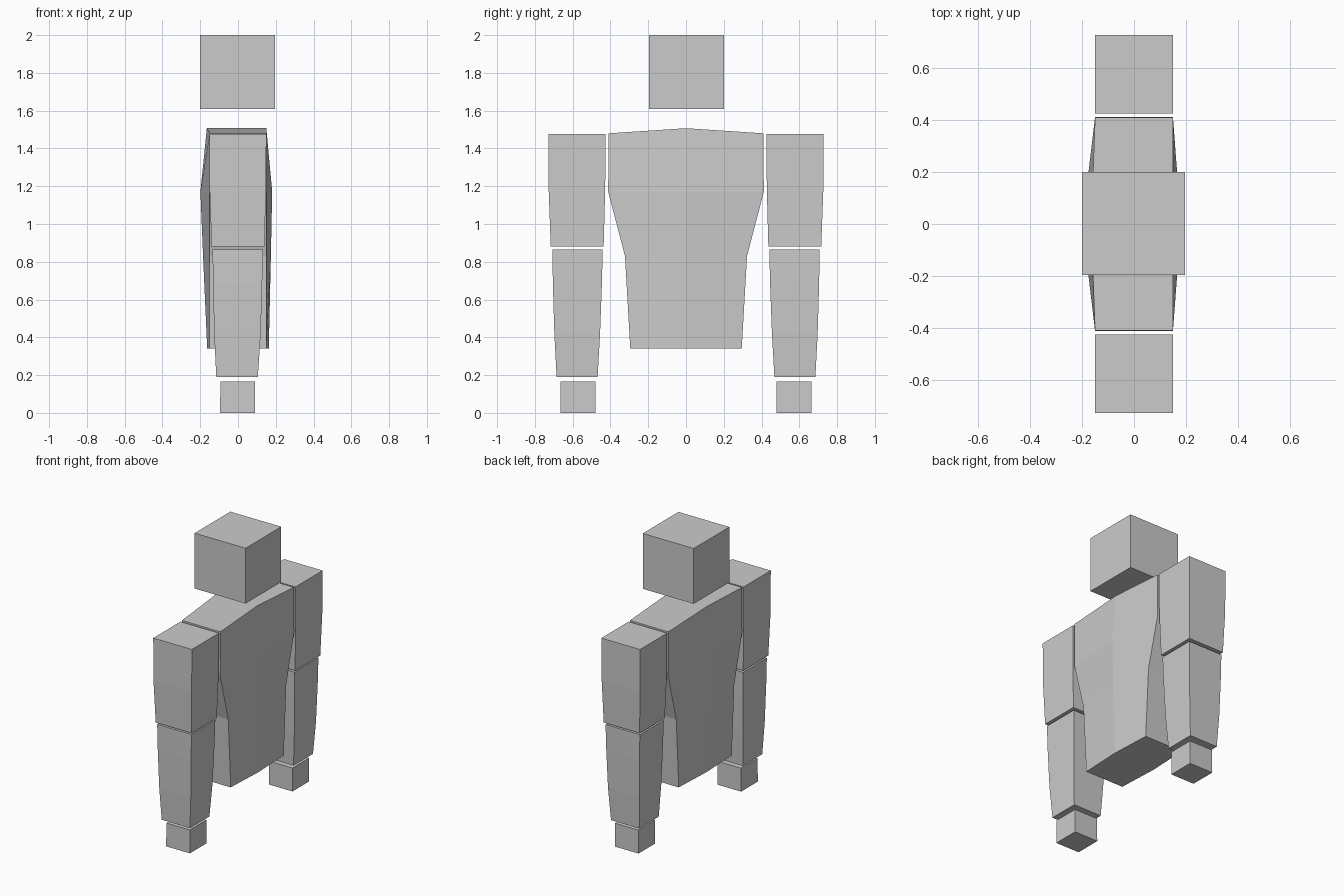
import bpy, bmesh

if "Cube" in bpy.data.objects:
    bpy.data.objects.remove(bpy.data.objects["Cube"])

grey = bpy.data.materials.new("plain grey")
grey.diffuse_color = (0.6, 0.6, 0.6, 1)
grey.use_nodes = True
grey.node_tree.nodes["Principled BSDF"].inputs["Base Color"].default_value = grey.diffuse_color


def loft(name, rings):
    """Solid skinned through stacked rings of points, capped at both ends."""
    bm = bmesh.new()
    rows = [[bm.verts.new(p) for p in ring] for ring in rings]
    n = len(rows[0])
    for a, b in zip(rows, rows[1:]):
        for i in range(n):
            j = (i + 1) % n
            bm.faces.new((a[i], a[j], b[j], b[i]))
    bm.faces.new(rows[0])
    bm.faces.new(rows[-1])
    bmesh.ops.recalc_face_normals(bm, faces=bm.faces)
    mesh = bpy.data.meshes.new(name)
    bm.to_mesh(mesh)
    bm.free()
    mesh.materials.append(grey)
    obj = bpy.data.objects.new(name, mesh)
    bpy.context.collection.objects.link(obj)
    return obj


def rect(z, x0, x1, y0, y1):
    return [(x0, y0, z), (x1, y0, z), (x1, y1, z), (x0, y1, z)]


def torso_ring(z, z_mid, w, x, back, front):
    """Six-sided ring with a raised centre ridge on both broad sides."""
    return [(-x, -w, z), (x, -w, z), (front, 0, z_mid),
            (x, w, z), (-x, w, z), (back, 0, z_mid)]


# Head
loft("head", [rect(1.61, -.2, .197, -.197, .2), rect(2.0, -.2, .197, -.197, .2)])

# Torso, tapering to the waist
loft("torso", [
    torso_ring(.34, .34, .295, .15, -.163, .163),
    torso_ring(.83, .83, .323, .15, -.185, .174),
    torso_ring(1.17, 1.17, .412, .15, -.199, .181),
    torso_ring(1.48, 1.507, .41, .15, -.165, .15),
])

# Arm parts: rings of (z, back x, front x, inner y, outer y)
arm_parts = {
    "upper_arm": [(.88, -.14, .14, .436, .716), (1.18, -.15, .148, .428, .727),
                  (1.477, -.151, .15, .425, .728)],
    "forearm": [(.19, -.115, .105, .468, .685), (.42, -.126, .12, .455, .697),
                (.69, -.132, .128, .445, .705), (.865, -.135, .132, .441, .707)],
    "hand": [(0, -.095, .09, .478, .664), (.165, -.093, .09, .478, .664)],
}
for side, s in (("right", 1), ("left", -1)):
    for part, rings in arm_parts.items():
        loft(f"{side}_{part}",
             [rect(z, x0, x1, s * y0, s * y1) for z, x0, x1, y0, y1 in rings])
